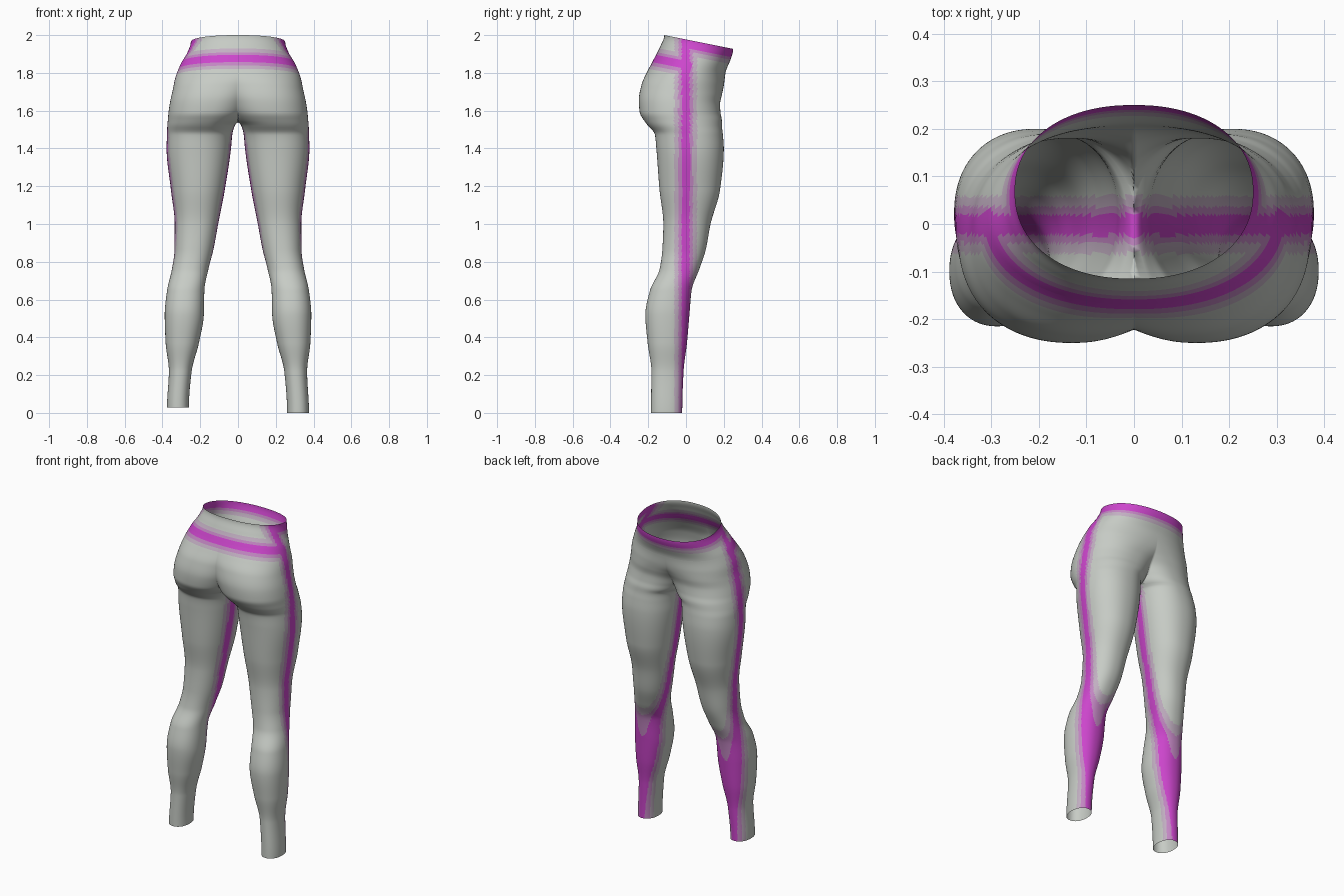
import bpy, bmesh, math

if "Cube" in bpy.data.objects:
    bpy.data.objects.remove(bpy.data.objects["Cube"])

# Half-body cross sections: height, inner x, outer x, x of fullest point, front y, back y
SECTIONS = [
    (0.0, .26, .376, .318, -.02, -.185),
    (.22, .245, .366, .307, -.013, -.183),
    (.37, .207, .383, .297, .005, -.203),
    (.52, .181, .388, .287, .018, -.215),
    (.65, .178, .375, .28, .03, -.19),
    (.76, .157, .35, .255, .07, -.14),
    (.866, .13, .336, .235, .105, -.125),
    (1.0, .105, .335, .22, .13, -.12),
    (1.18, .07, .355, .212, .18, -.14),
    (1.40, .037, .378, .205, .20, -.157),
    (1.475, .03, .376, .195, .195, -.165),
    (1.525, .015, .374, .18, .19, -.205),
    (1.545, -.01, .372, .17, .19, -.22),
    (1.59, -.045, .368, .15, .183, -.245),
    (1.65, -.08, .36, .13, .18, -.25),
    (1.73, -.15, .345, .10, .19, -.235),
    (1.80, -.25, .333, .05, .20, -.205),
    (1.88, -.305, .305, 0, .21, -.167),
    (1.95, -.268, .268, 0, .235, -.135),
    (2.011, -.25, .25, 0, .25, -.115),
]
SEAM, RIM = 1.875, 2.011
POWER = 2.2


def material(name, rgb):
    m = bpy.data.materials.new(name)
    m.diffuse_color = (*rgb, 1)
    m.use_nodes = True
    m.node_tree.nodes["Principled BSDF"].inputs["Base Color"].default_value = m.diffuse_color
    return m


MATERIALS = [material("magenta", (.60, .06, .60)),
             material("soft magenta", (.54, .24, .54)),
             material("pale pink grey", (.54, .43, .54)),
             material("light grey", (.57, .60, .56))]


def slope(i, c):
    """Monotone tangent, so that the sections blend without overshoot."""
    if i == 0 or i == len(SECTIONS) - 1:
        return 0
    a, b, d = SECTIONS[i - 1], SECTIONS[i], SECTIONS[i + 1]
    s0 = (b[c] - a[c]) / (b[0] - a[0])
    s1 = (d[c] - b[c]) / (d[0] - b[0])
    return 0 if s0 * s1 <= 0 else 2 * s0 * s1 / (s0 + s1)


def section(z):
    i = 0
    while i < len(SECTIONS) - 2 and z > SECTIONS[i + 1][0]:
        i += 1
    a, b = SECTIONS[i], SECTIONS[i + 1]
    h = b[0] - a[0]
    t = (z - a[0]) / h
    return [(2*t**3 - 3*t**2 + 1) * a[c] + (t**3 - 2*t**2 + t) * h * slope(i, c)
            + (3*t**2 - 2*t**3) * b[c] + (t**3 - t**2) * h * slope(i + 1, c)
            for c in range(1, 6)]


def ring(z):
    """Closed loop of one half, flattened where it meets the middle plane."""
    xin, xout, xp, yf, yb = section(z)
    ym = (yf + yb) / 2
    cut = min(.8, max(0, xp) / max(xp - xin, 1e-6))
    ac = math.asin(cut ** (POWER / 2))
    q = math.pi / 2
    outer = [q * k / 36 for k in range(37)]
    inner = [ac * k / 14 for k in range(14)] + [ac + (q - ac) * k / 10 for k in range(11)]
    path = [(a, xout, yf) for a in outer] + [(a, xout, yb) for a in outer[-2::-1]]
    path += [(a, xin, yb) for a in inner[1:]] + [(a, xin, yf) for a in inner[-2:0:-1]]
    g = min(1, max(0, (z - 1.55) / .3))
    tilt = .2 * g * g * (3 - 2 * g)
    points = []
    for a, xe, ye in path:
        x = xp + (xe - xp) * max(0, math.sin(a)) ** (2 / POWER)
        y = ym + (ye - ym) * max(0, math.cos(a)) ** (2 / POWER)
        points.append((x if x > 1e-5 else 0, y, z - tilt * (y + .17)))
    return points


def shade(y, z):
    """Stripe down the sides, along the back seam and the front rim."""
    d = abs(y + .002)
    if y < .03:
        d = min(d, abs(z - SEAM))
    if y > 0:
        d = min(d, max(0, RIM - z - .022))
    return 0 if d < .021 else 1 if d < .038 else 2 if d < .06 else 3


def build(name, z0, z1, rows):
    levels = [z0 + (z1 - z0) * k / rows for k in range(rows + 1)]
    rings = [ring(z) for z in levels]
    bm = bmesh.new()
    for side in (1, -1):
        lift = .028 if side < 0 else 0      # one hem sits a little higher
        grid = [[bm.verts.new((side * x, y, z + lift * max(0, 1 - z / .25)))
                 for x, y, z in r] for r in rings]
        n = len(grid[0])
        for i in range(rows):
            for j in range(n):
                k = (j + 1) % n
                quad = [grid[i][j], grid[i + 1][j], grid[i + 1][k], grid[i][k]]
                if all(v.co.x == 0 for v in quad):
                    continue
                f = bm.faces.new(quad if side > 0 else quad[::-1])
                f.smooth = True
                f.material_index = shade(sum(v.co.y for v in quad) / 4,
                                         (levels[i] + levels[i + 1]) / 2)
    bmesh.ops.remove_doubles(bm, verts=bm.verts[:], dist=1e-5)
    bmesh.ops.delete(bm, geom=[v for v in bm.verts if not v.link_faces], context='VERTS')
    me = bpy.data.meshes.new(name)
    bm.to_mesh(me)
    bm.free()
    for m in MATERIALS:
        me.materials.append(m)
    ob = bpy.data.objects.new(name, me)
    bpy.context.collection.objects.link(ob)
    return ob


# Both legs and the seat up to the seam, then the waistband above it
build("legs_and_seat", 0, SEAM, 190)
build("waistband", SEAM, RIM, 18)
